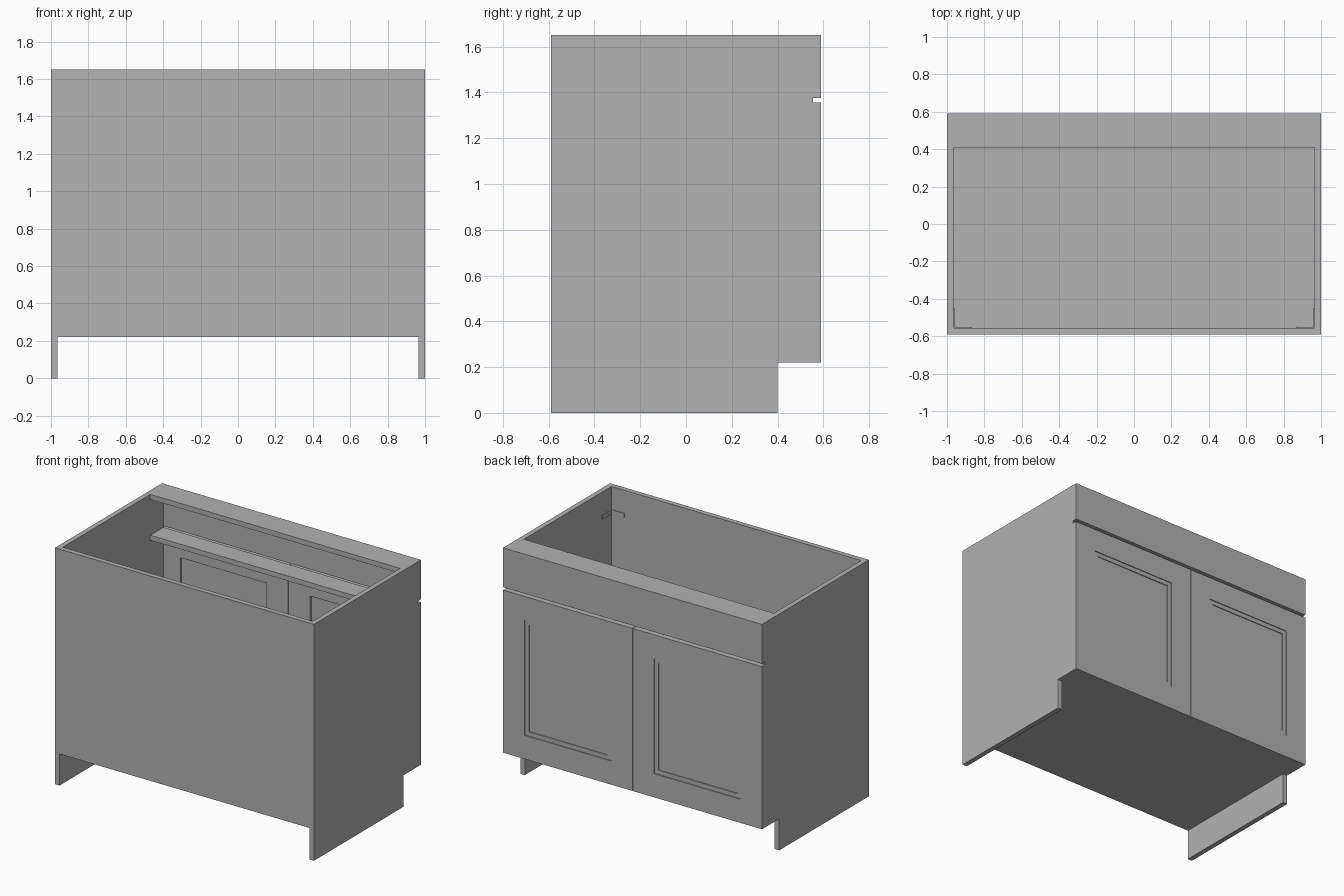
import bpy, bmesh
from mathutils import Vector

if "Cube" in bpy.data.objects:
    bpy.data.objects.remove(bpy.data.objects["Cube"])

grey = bpy.data.materials.new("cabinet_grey")
grey.use_nodes = True
COLOUR = (0.445, 0.445, 0.445, 1)
grey.diffuse_color = COLOUR
grey.node_tree.nodes["Principled BSDF"].inputs["Base Color"].default_value = COLOUR

T = 0.035                      # board thickness
W, BACK, FRONT = 1.0, -0.59, 0.59
FACE = FRONT - T               # carcass face behind the doors
TOP, FLOOR = 1.65, 0.22
GAP_LOW, GAP_HIGH = 1.355, 1.375
RAIL_Y = 0.41


def finish(name, bm):
    bmesh.ops.recalc_face_normals(bm, faces=bm.faces)
    mesh = bpy.data.meshes.new(name)
    bm.to_mesh(mesh)
    bm.free()
    mesh.materials.append(grey)
    ob = bpy.data.objects.new(name, mesh)
    bpy.context.collection.objects.link(ob)
    return ob


def box_mesh(low, high):
    low, high = Vector(low), Vector(high)
    bm = bmesh.new()
    bmesh.ops.create_cube(bm, size=1)
    for v in bm.verts:
        v.co = (low + high) / 2 + v.co * (high - low)
    return bm


def box(name, low, high):
    return finish(name, box_mesh(low, high))


def side_panel(name, x):
    # side outline with the toe-kick notch, extruded to board thickness
    outline = [(BACK, 0), (0.4, 0), (0.4, FLOOR), (FACE, FLOOR), (FACE, TOP), (BACK, TOP)]
    bm = bmesh.new()
    face = bm.faces.new([bm.verts.new((x, y, z)) for y, z in outline])
    new = bmesh.ops.extrude_face_region(bm, geom=[face])["geom"]
    bmesh.ops.translate(bm, vec=(T, 0, 0),
                        verts=[v for v in new if isinstance(v, bmesh.types.BMVert)])
    finish(name, bm)


def recess(bm, direction, steps):
    # each step insets the panel face, then sinks it
    bm.normal_update()
    face = max(bm.faces, key=lambda f: f.normal.y * direction)
    for width, depth in steps:
        bmesh.ops.inset_individual(bm, faces=[face], thickness=width, use_even_offset=True)
        bmesh.ops.inset_individual(bm, faces=[face], thickness=0, depth=-depth)


def door(name, x0, x1):
    bm = box_mesh((x0, FACE, FLOOR), (x1, FRONT, GAP_LOW))
    recess(bm, 1, [(0.165, 0.006), (0.03, 0.006)])
    recess(bm, -1, [(0.167, 0.012)])
    finish(name, bm)


# carcass
side_panel("left_side", W - T)
side_panel("right_side", -W)
inner = W - T
box("rear_panel", (-inner, BACK, FLOOR), (inner, BACK + T, TOP))
box("floor_panel", (-inner, BACK + T, FLOOR), (inner, FACE, FLOOR + T))
box("top_rail", (-inner, RAIL_Y, TOP - T), (inner, FACE, TOP))
box("middle_rail", (-inner, RAIL_Y, GAP_LOW - 0.025), (inner, FACE, GAP_LOW + 0.01))

# door side
box("false_drawer_front", (-W, FACE, GAP_HIGH), (W, FRONT, TOP))
door("left_door", 0.002, W)
door("right_door", -W, -0.002)

# thin angle brackets in the two inner corners
for side, sign in (("left", 1), ("right", -1)):
    y = BACK + T
    for part, reach, depth in (("long", 0.005, 0.105), ("short", 0.1, 0.005)):
        xs = sorted((sign * inner, sign * (inner - reach)))
        box(f"{side}_bracket_{part}_leg", (xs[0], y, 1.46), (xs[1], y + depth, 1.49))
